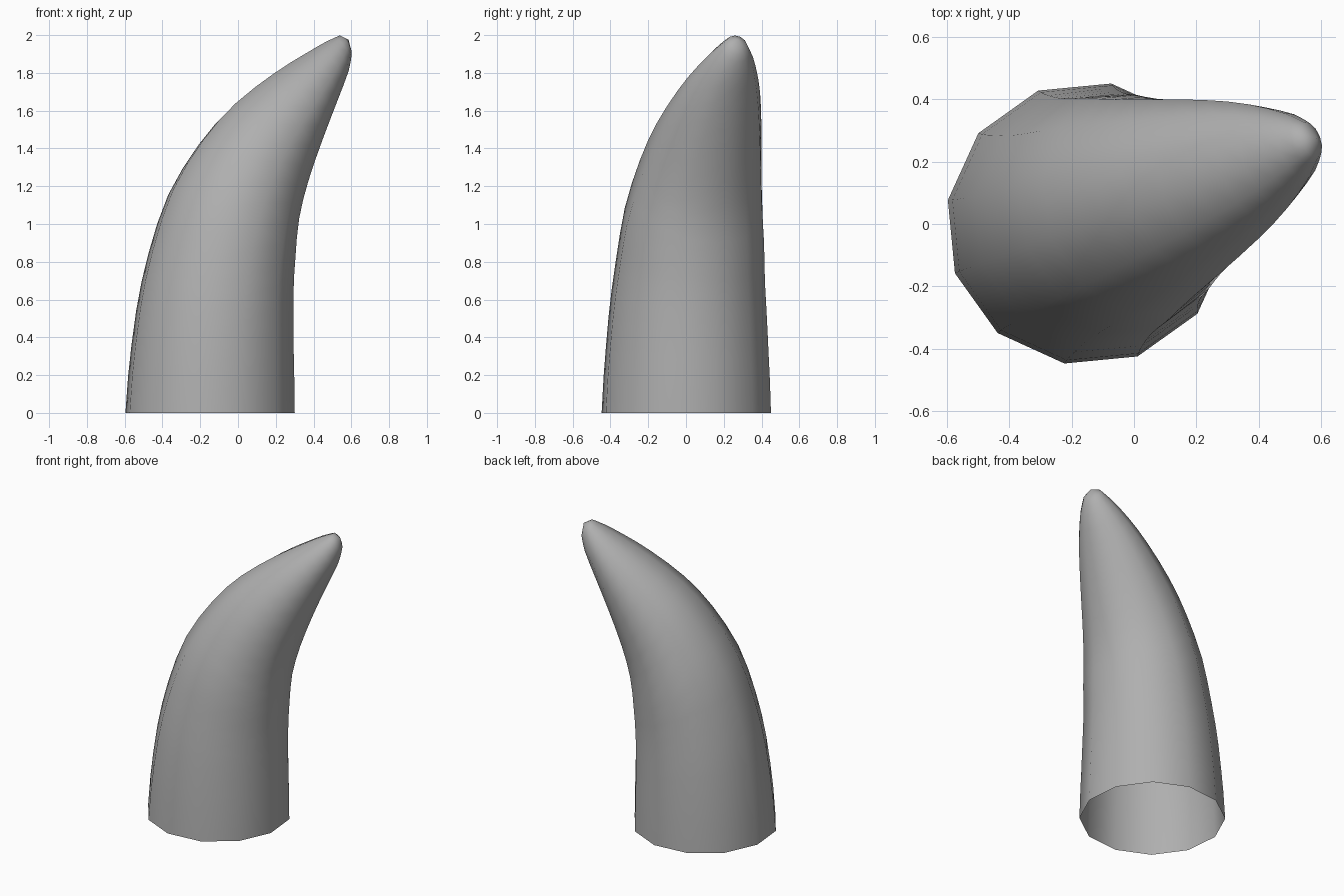
import bpy, bmesh, math
from mathutils import Vector

if "Cube" in bpy.data.objects:
    bpy.data.objects.remove(bpy.data.objects["Cube"])

SIDES = 12
ANG = math.radians(20.5)            # direction in which the horn bends
BEND = Vector((math.cos(ANG), math.sin(ANG), 0))
SIDE = Vector((-math.sin(ANG), math.cos(ANG), 0))
ORIGIN = Vector((-0.152, 0, 0))

# ring diameters in the bend plane: outer u, z, inner u, z, side width factor
RINGS = [
    (-.45, 0, .459, 0, 1),
    (-.435, .20, .457, .17, 1),
    (-.39, .55, .452, .40, 1),
    (-.32, .86, .452, .62, 1),
    (-.205, 1.18, .460, .80, 1),
    (-.03, 1.45, .478, 1.0, 1.01),
    (.15, 1.64, .53, 1.2, 1.03),
    (.37, 1.80, .615, 1.43, 1.08),
    (.54, 1.90, .70, 1.63, 1.13),
    (.66, 1.965, .775, 1.80, 1.10),
    (.738, 1.998, .798, 1.895, 1.0),
]


def place(u, z):
    return ORIGIN + BEND * u + Vector((0, 0, z))


def refine(rings):
    """Insert a smooth in-between ring into every span."""
    out = [rings[0]]
    n = len(rings)
    for i in range(n - 1):
        four = (rings[max(i - 1, 0)], rings[i], rings[i + 1], rings[min(i + 2, n - 1)])
        mid = [(9 * (b + c) - a - d) / 16 for a, b, c, d in zip(*four)]
        if i > 0:
            out.append(mid)
        out.append(rings[i + 1])
    return out


# horn shell, open at the base
bm = bmesh.new()
loops = []
for ou, oz, iu, iz, k in refine(RINGS):
    p, q = place(ou, oz), place(iu, iz)
    centre, half = (p + q) / 2, (q - p) / 2
    loops.append([bm.verts.new(centre + half * math.cos(t) + SIDE * half.length * k * math.sin(t))
                  for t in (2 * math.pi * i / SIDES for i in range(SIDES))])
for a, b in zip(loops, loops[1:]):
    for i in range(SIDES):
        j = (i + 1) % SIDES
        bm.faces.new((a[i], a[j], b[j], b[i]))

# rounded tip
tip = bm.verts.new(place(.787, 1.975))
for i in range(SIDES):
    bm.faces.new((loops[-1][i], loops[-1][(i + 1) % SIDES], tip))
for f in bm.faces:
    f.smooth = True

mesh = bpy.data.meshes.new("horn")
bm.to_mesh(mesh)
bm.free()
horn = bpy.data.objects.new("horn", mesh)
bpy.context.collection.objects.link(horn)

# darker grey
grey = bpy.data.materials.new("dark_grey")
grey.diffuse_color = (0.43, 0.43, 0.43, 1)
grey.use_nodes = True
grey.node_tree.nodes["Principled BSDF"].inputs["Base Color"].default_value = grey.diffuse_color
mesh.materials.append(grey)
